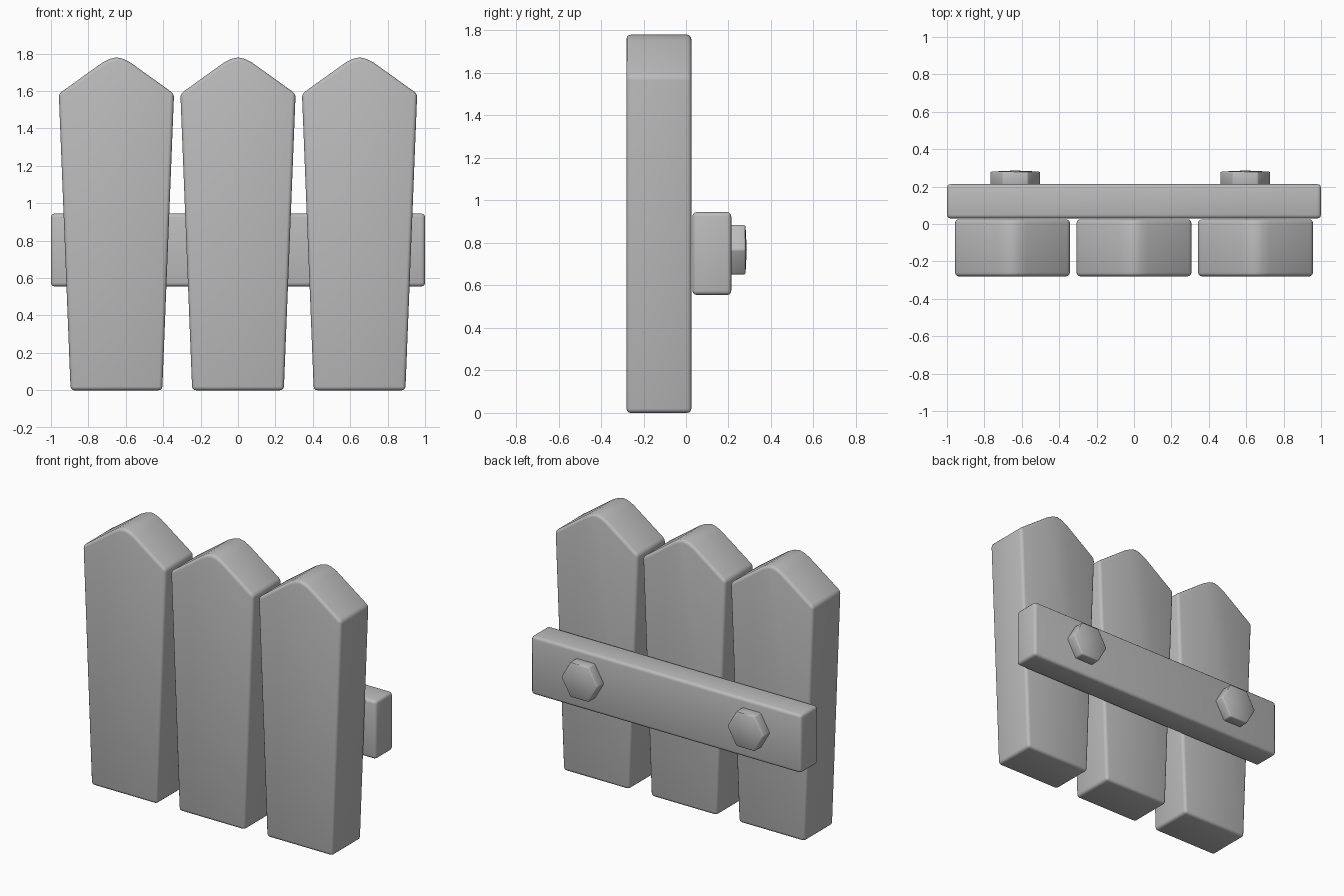
import bpy, bmesh, math
from mathutils import Matrix

cube = bpy.data.objects.get("Cube")
if cube:
    bpy.data.objects.remove(cube, do_unlink=True)

grey = bpy.data.materials.new("plain_grey")
grey.use_nodes = True
colour = (0.5, 0.5, 0.5, 1)
grey.diffuse_color = colour
grey.node_tree.nodes["Principled BSDF"].inputs["Base Color"].default_value = colour


def finish(name, bm, bevel, segments, angle):
    bmesh.ops.recalc_face_normals(bm, faces=bm.faces[:])
    mesh = bpy.data.meshes.new(name)
    bm.to_mesh(mesh)
    bm.free()
    mesh.materials.append(grey)
    obj = bpy.data.objects.new(name, mesh)
    bpy.context.collection.objects.link(obj)
    mod = obj.modifiers.new("soft_edges", "BEVEL")
    mod.width = bevel
    mod.segments = segments
    mod.limit_method = "ANGLE"
    mod.angle_limit = math.radians(35)
    # Bake the bevel so that the smoothing applies to the final surface
    bpy.ops.object.select_all(action="DESELECT")
    obj.select_set(True)
    bpy.context.view_layer.objects.active = obj
    bpy.ops.object.modifier_apply(modifier=mod.name)
    bpy.ops.object.shade_smooth_by_angle(angle=math.radians(angle))
    return obj


def extrude_profile(name, points, y0, y1, x):
    bm = bmesh.new()
    face = bm.faces.new([bm.verts.new((x + px, y0, pz)) for px, pz in points])
    out = bmesh.ops.extrude_face_region(bm, geom=[face])
    verts = [g for g in out["geom"] if isinstance(g, bmesh.types.BMVert)]
    bmesh.ops.translate(bm, vec=(0, y1 - y0, 0), verts=verts)
    return finish(name, bm, 0.02, 3, 40)


# Tapered pickets with a softened point
half = [(0.245, 0), (0.308, 1.585), (0.075, 1.752), (0.035, 1.772)]
profile = half + [(0, 1.78)] + [(-x, z) for x, z in reversed(half)]
for side, x in (("right", -0.65), ("middle", 0), ("left", 0.65)):
    extrude_profile(side + "_picket", profile, -0.28, 0.025, x)

# Cross rail behind the pickets
rail = [(-1, 0.555), (1, 0.555), (1, 0.945), (-1, 0.945)]
extrude_profile("cross_rail", rail, 0.03, 0.213, 0)

# Six-sided bolts with a slightly raised centre
for side, x in (("right", -0.635), ("left", 0.595)):
    bm = bmesh.new()
    bmesh.ops.create_cone(bm, cap_ends=True, segments=6, radius1=0.135,
                          radius2=0.135, depth=0.08)
    bmesh.ops.rotate(bm, verts=bm.verts[:], matrix=Matrix.Rotation(math.pi / 2, 3, "X"))
    # Put the corners on the horizontal axis
    if abs(max(v.co.x for v in bm.verts) - 0.135) > 0.001:
        bmesh.ops.rotate(bm, verts=bm.verts[:], matrix=Matrix.Rotation(math.pi / 6, 3, "Y"))
    bmesh.ops.translate(bm, verts=bm.verts[:], vec=(x, 0.24, 0.768))
    bm.normal_update()
    head = max(bm.faces, key=lambda f: f.calc_center_median().y)
    centre = bmesh.ops.poke(bm, faces=[head])["verts"][0]
    centre.co.y += 0.006
    finish(side + "_bolt", bm, 0.008, 2, 40)
